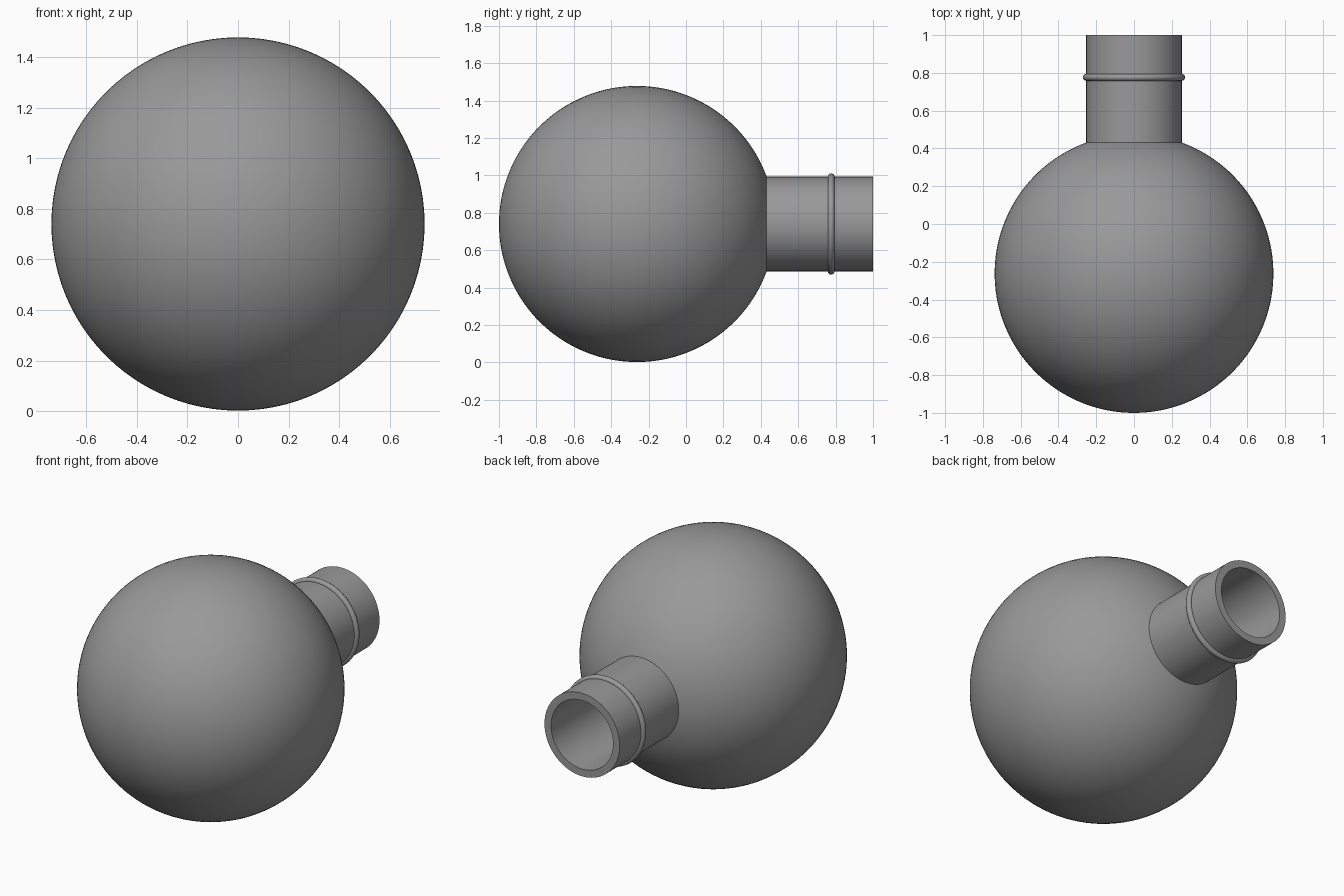
import bpy, bmesh
from math import sin, cos, pi, sqrt, asin, radians
from mathutils import Matrix, Vector

cube = bpy.data.objects.get("Cube")
if cube:
    bpy.data.objects.remove(cube)

CENTRE = Vector((0, -0.262, 0.74))
BODY_R, NECK_R, BORE_R, WALL = 0.738, 0.253, 0.209, 0.044
NECK_END = 1.262      # distance of the rim from the body centre
BEAD_AT, BEAD_R = 1.038, 0.018
SIDES = 96

grey = bpy.data.materials.new("grey")
grey.use_nodes = True
colour = (0.32, 0.32, 0.32, 1)
grey.diffuse_color = colour
grey.node_tree.nodes["Principled BSDF"].inputs["Base Color"].default_value = colour


def sphere_arc(radius, opening, steps=56):
    """Profile from the front pole to where a tube of the opening radius joins."""
    end = pi - asin(opening / radius)
    return [(radius * sin(end * i / steps), -radius * cos(end * i / steps))
            for i in range(steps + 1)]


def lathe(name, profile, closed=False):
    """Spin (radius, distance) points around the y axis of the body."""
    bm = bmesh.new()
    verts = [bm.verts.new((r, y, 0)) for r, y in profile]
    edges = [bm.edges.new(pair) for pair in zip(verts, verts[1:])]
    if closed:
        edges.append(bm.edges.new((verts[-1], verts[0])))
    bmesh.ops.spin(bm, geom=verts + edges, cent=(0, 0, 0), axis=(0, 1, 0),
                   angle=2 * pi, steps=SIDES, use_merge=True)
    bmesh.ops.remove_doubles(bm, verts=bm.verts, dist=1e-5)
    bmesh.ops.recalc_face_normals(bm, faces=bm.faces)
    bmesh.ops.transform(bm, matrix=Matrix.Translation(CENTRE), verts=bm.verts)
    mesh = bpy.data.meshes.new(name)
    bm.to_mesh(mesh)
    bm.free()
    mesh.materials.append(grey)
    obj = bpy.data.objects.new(name, mesh)
    bpy.context.collection.objects.link(obj)
    bpy.ops.object.select_all(action="DESELECT")
    obj.select_set(True)
    bpy.context.view_layer.objects.active = obj
    bpy.ops.object.shade_smooth_by_angle(angle=radians(18 if not closed else 40))
    return obj


# Hollow round body with its straight open neck
outside = sphere_arc(BODY_R, NECK_R)
inside = sphere_arc(BODY_R - WALL, BORE_R)
lathe("flask_body", outside + [(NECK_R, NECK_END), (BORE_R, NECK_END)] + inside[::-1])

# Raised bead around the neck
bead = [(NECK_R + BEAD_R * cos(2 * pi * i / 16), BEAD_AT + BEAD_R * sin(2 * pi * i / 16))
        for i in range(16)]
lathe("neck_bead", bead, closed=True)
